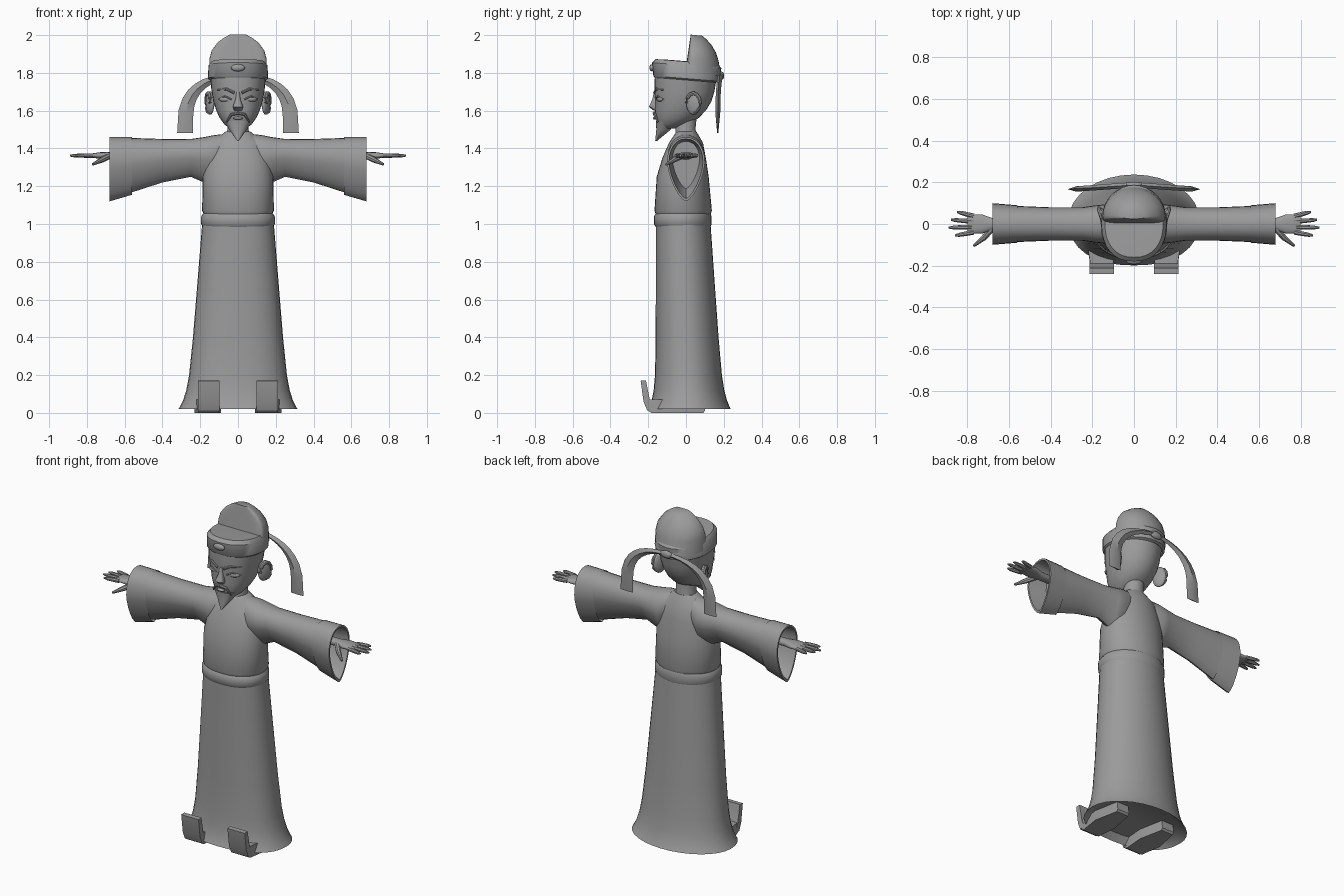
import bpy, bmesh, math
from mathutils import Vector

cube = bpy.data.objects.get("Cube")
if cube:
    bpy.data.objects.remove(cube, do_unlink=True)

shade = (.33, .33, .33, 1)
gray = bpy.data.materials.new("clay_gray")
gray.use_nodes = True
gray.diffuse_color = shade
gray.node_tree.nodes["Principled BSDF"].inputs["Base Color"].default_value = shade


def finish(name, bm, mirror=False, angle=40):
    bmesh.ops.recalc_face_normals(bm, faces=bm.faces)
    mesh = bpy.data.meshes.new(name)
    bm.to_mesh(mesh)
    bm.free()
    mesh.materials.append(gray)
    obj = bpy.data.objects.new(name, mesh)
    bpy.context.collection.objects.link(obj)
    if mirror:
        modifier = obj.modifiers.new("Mirror", 'MIRROR')
        modifier.use_mirror_merge = False
    bpy.ops.object.select_all(action='DESELECT')
    obj.select_set(True)
    bpy.context.view_layer.objects.active = obj
    bpy.ops.object.shade_smooth_by_angle(angle=math.radians(angle))


def loft(name, rings, mirror=False, open_start=False, angle=40):
    """Skin a list of closed rings and cap the ends."""
    bm = bmesh.new()
    rows = [[bm.verts.new(point) for point in ring] for ring in rings]
    count = len(rows[0])
    for lower, upper in zip(rows, rows[1:]):
        for i in range(count):
            j = (i + 1) % count
            bm.faces.new((lower[i], lower[j], upper[j], upper[i]))
    bm.faces.new(rows[-1])
    if not open_start:
        bm.faces.new(rows[0])
    finish(name, bm, mirror, angle)


def egg(half, start, end, middle, low, high, count):
    """Oval with its own roundness for the lower and upper half."""
    center = start + (end - start) * middle
    points = []
    for i in range(count):
        turn = math.tau * i / count
        c, s = math.cos(turn), math.sin(turn)
        power = 2 / (high if s >= 0 else low)
        reach = end - center if s >= 0 else center - start
        points.append((half * math.copysign(abs(c) ** power, c),
                       center + reach * math.copysign(abs(s) ** power, s)))
    return points


def upright(name, rows, middle=.5, low=2.3, tilt=0, angle=40):
    """Stacked ovals, each given as height, half width, front, back."""
    loft(name, [[(x, y, z + tilt * y) for x, y in egg(half, front, back, middle, low, 2, 32)]
                for z, half, front, back in rows], angle=angle)


def sideways(name, rows, middle=.6, low=1.5, open_start=False):
    """Ovals along the arm, each given as x, top, bottom, half depth."""
    loft(name, [[(x, y, z) for y, z in egg(depth, bottom, top, middle, low, 2.2, 24)]
                for x, top, bottom, depth in rows], mirror=True, open_start=open_start)


def tube(name, path, radius, mirror=True):
    """Round tube along a path, thinning towards its end."""
    path = [Vector(point) for point in path]
    last = len(path) - 1
    rings = []
    for i, point in enumerate(path):
        along = (path[min(i + 1, last)] - path[max(i - 1, 0)]).normalized()
        across = along.cross(Vector((.1, .3, 1))).normalized()
        r = radius * (1 - .6 * (i / last) ** 3)
        rings.append([point + r * (across * math.cos(math.tau * k / 8)
                                   + along.cross(across) * math.sin(math.tau * k / 8))
                      for k in range(8)])
    loft(name, rings, mirror)


def ball(name, center, size, mirror=False, turn=0):
    bm = bmesh.new()
    bmesh.ops.create_uvsphere(bm, u_segments=16, v_segments=10, radius=1)
    c, s = math.cos(turn), math.sin(turn)
    for vert in bm.verts:
        x, y, z = (a * b for a, b in zip(vert.co, size))
        vert.co = Vector(center) + Vector((x * c - y * s, x * s + y * c, z))
    finish(name, bm, mirror, 60)


# Robe: long skirt with a flared hem, sash and rounded torso
skirt = [(.06, .26, -.17, .19)]
for z in (.02, .035, .07, .12, .2, .4, .7, 1):
    flare = math.exp(-z / .08)
    skirt.append((z, .19 + .08 * (1 - z) + .06 * flare, -.16 - .05 * flare,
                  .13 + .07 * (1 - z) + .05 * flare))
upright("skirt", skirt)
upright("sash", [(.985, .185, -.16, .13), (1, .195, -.17, .135),
                 (1.04, .195, -.17, .135), (1.055, .185, -.16, .13)])
upright("torso", [(1.05, .18, -.16, .13), (1.07, .19, -.167, .137), (1.25, .187, -.155, .12),
                  (1.35, .17, -.125, .105), (1.43, .14, -.09, .09), (1.49, .065, -.05, .055)])

# Sleeves with hollow cuffs
sideways("sleeve", [(.04, 1.48, 1.28, .06), (.13, 1.47, 1.2, .095), (.18, 1.46, 1.22, .09),
                    (.25, 1.45, 1.25, .08), (.4, 1.45, 1.22, .08), (.57, 1.456, 1.165, .087)])
sideways("cuff", [(.56, 1.46, 1.155, .09), (.68, 1.46, 1.12, .1), (.68, 1.45, 1.135, .09),
                  (.5, 1.43, 1.22, .06)], open_start=True)

# Hands: flat palm, four fanned fingers and a lowered thumb
sideways("palm", [(.5, 1.38, 1.34, .025), (.68, 1.38, 1.34, .028), (.73, 1.38, 1.345, .046),
                  (.8, 1.37, 1.355, .046)], middle=.5, low=2.5)
for i, (label, tip) in enumerate((("index", .86), ("middle", .89), ("ring", .88), ("little", .85))):
    y = .026 * i - .04
    path = [(.77 + (tip - .77) * t, y + .012 * (i - 1.3) * t, 1.362) for t in (0, .4, .8, 1)]
    tube(label + "_finger", path, .012)
tube("thumb", [(.68, -.02, 1.36), (.72, -.065, 1.34), (.77, -.105, 1.315)], .016)

# Head, neck and pointed beard
upright("neck", [(1.44, .07, -.06, .07), (1.5, .056, -.055, .05), (1.6, .056, -.06, .06)])
upright("head", [(1.505, .04, -.14, -.06), (1.525, .07, -.15, 0), (1.56, .096, -.16, .065),
                 (1.6, .115, -.164, .105), (1.65, .13, -.162, .135), (1.7, .14, -.167, .15),
                 (1.79, .148, -.165, .165)], angle=60)
upright("beard", [(1.545, .07, -.16, -.07), (1.5, .047, -.157, -.08), (1.44, .004, -.163, -.153)], angle=60)

# Face
upright("nose", [(1.7, .01, -.17, -.14), (1.66, .013, -.178, -.14), (1.62, .028, -.197, -.14),
                 (1.6, .02, -.17, -.14)], angle=60)
ball("eye", (.068, -.138, 1.66), (.034, .014, .014), True, .35)
tube("upper_eyelid", [(.033, -.158, 1.66), (.07, -.15, 1.677), (.105, -.118, 1.66)], .005)
tube("brow", [(.02, -.166, 1.695), (.06, -.156, 1.715), (.11, -.12, 1.71)], .008)
tube("moustache", [(0, -.168, 1.587), (.035, -.165, 1.58), (.06, -.15, 1.54)], .009)
ball("lower_lip", (0, -.163, 1.56), (.025, .012, .008))
ball("ear", (.148, .04, 1.64), (.018, .042, .062), True, -.4)
rim = [math.pi * (1 - k / 6) for k in range(10)]
tube("ear_rim", [(.158 + .012 * math.cos(a), .04 + .036 * math.cos(a), 1.64 + .052 * math.sin(a))
                 for a in rim], .011)

# Hat: low front band and tall rear crown with a flat front wall
upright("hat_band", [(1.8, .14, -.15, .15), (1.762, .15, -.167, .165), (1.77, .16, -.173, .18),
                     (1.84, .156, -.18, .187), (1.86, .14, -.16, .17), (1.862, .09, -.1, .1)], tilt=-.08)
crown = [(1.8 + .205 * t, .153 - .108 * t ** 4, .03 * t - .005, .186 - .03 * t - .07 * t ** 4)
         for t in (0, .4, .6, .8, .92, 1)]
upright("hat_crown", crown, middle=.2, low=4, tilt=-.1)
ball("badge", (0, -.18, 1.827), (.037, .014, .019))
ball("rear_knot", (0, .188, 1.785), (.04, .014, .022))

# Hanging ribbons: diamond section along a drooping arc that widens outward
rings = []
for k in range(10):
    a = math.pi / 2 * k / 9
    reach, drop = math.sin(a), max(math.cos(a), 0) ** .6
    middle = Vector((.28 * reach, .188 - .02 * reach, 1.482 + .305 * drop))
    lean = a ** 2 / (math.pi / 2)
    side = Vector((math.sin(lean), 0, math.cos(lean))) * (.012 + .03 * reach ** 2)
    thick = Vector((0, .013 if k < 9 else .003, 0))
    rings.append([middle + side, middle + thick, middle - side, middle - thick])
loft("hat_ribbon", rings, mirror=True, angle=30)

# Shoes: upturned toe plate and tapered sole
toe = [(-.24, .17), (-.212, .172), (-.19, .06), (-.17, .02), (-.205, .012), (-.225, .06)]
loft("toe_plate", [[(x, y, z) for y, z in toe] for x in (.097, .213)], mirror=True, angle=30)
sole = [(.1, -.2), (.21, -.2), (.23, -.06), (.2, .1), (.12, .1), (.09, -.06)]
loft("shoe_sole", [[(x, y * spread, z) for x, y in sole]
                   for z, spread in ((0, .92), (.012, 1), (.07, .95))], mirror=True, angle=30)
